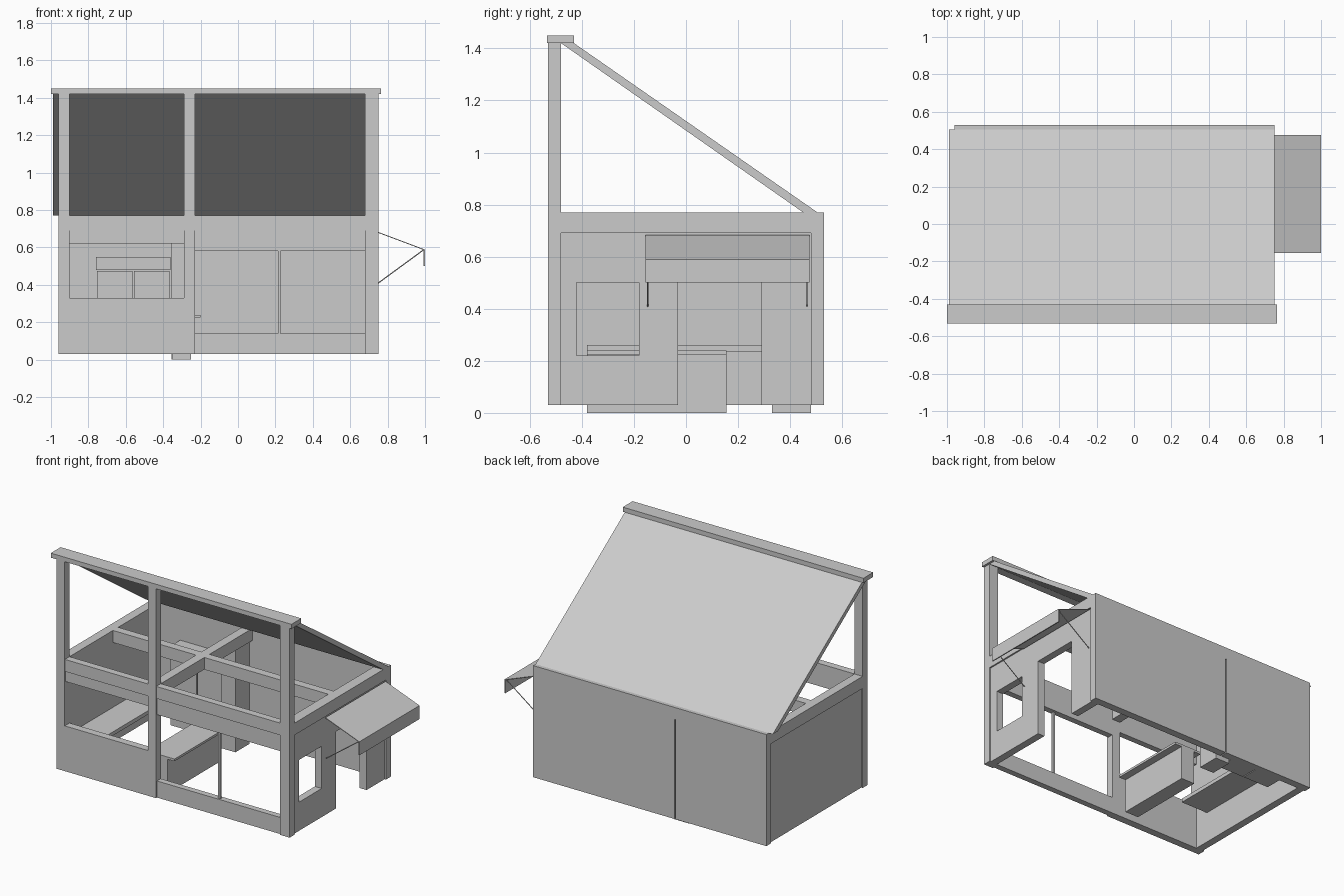
import bpy, bmesh
from mathutils import Vector

old = bpy.data.objects.get("Cube")
if old:
    bpy.data.objects.remove(old, do_unlink=True)

grey = bpy.data.materials.new("plain_grey")
grey.use_nodes = True
colour = (0.6, 0.6, 0.6, 1)
grey.diffuse_color = colour
grey.node_tree.nodes["Principled BSDF"].inputs["Base Color"].default_value = colour


def finish(name, bm):
    bmesh.ops.recalc_face_normals(bm, faces=bm.faces)
    mesh = bpy.data.meshes.new(name)
    bm.to_mesh(mesh)
    bm.free()
    mesh.materials.append(grey)
    obj = bpy.data.objects.new(name, mesh)
    bpy.context.collection.objects.link(obj)
    return obj


def box(name, x, y, z):
    """Box from (low, high) pairs on each axis."""
    bm = bmesh.new()
    bmesh.ops.create_cube(bm, size=1)
    for v in bm.verts:
        v.co = [(lo + hi) / 2 + c * (hi - lo) for c, (lo, hi) in zip(v.co, (x, y, z))]
    return finish(name, bm)


def extrude_profile(name, points, x):
    """Closed y-z profile extruded along x."""
    bm = bmesh.new()
    face = bm.faces.new([bm.verts.new((x[0], y, z)) for y, z in points])
    ext = bmesh.ops.extrude_face_region(bm, geom=[face])
    verts = [g for g in ext["geom"] if isinstance(g, bmesh.types.BMVert)]
    bmesh.ops.translate(bm, verts=verts, vec=(x[1] - x[0], 0, 0))
    return finish(name, bm)


def rod(name, a, b, radius):
    a, b = Vector(a), Vector(b)
    bm = bmesh.new()
    bmesh.ops.create_cone(bm, cap_ends=True, segments=6, radius1=radius,
                          radius2=radius, depth=(b - a).length)
    obj = finish(name, bm)
    obj.location = (a + b) / 2
    obj.rotation_euler = (b - a).to_track_quat("Z", "Y").to_euler()


# Main frame limits
left, right, front, back = -0.96, 0.75, -0.53, 0.53
base, plate, top, ridge = 0.03, 0.69, 0.77, 1.42
inner_front, inner_back = -0.48, 0.48
bay_l, mid_l, mid_r, bay_r = -0.90, -0.29, -0.23, 0.68

# Posts
for name, x in (("outer", (left, bay_l)), ("middle", (mid_l, mid_r)), ("door_side", (bay_r, right))):
    box("front_post_" + name, x, (front, inner_front), (base, ridge))
    if name != "middle":
        box("back_post_" + name, x, (inner_back, back), (base, plate))

# Ring beams and interior cross beams
beam_z = (plate, top)
box("front_beam", (bay_l, bay_r), (front + 0.002, inner_front), beam_z)
box("back_beam", (left, right), (inner_back, back), beam_z)
box("beam_side_a", (left, bay_l), (inner_front, inner_back), beam_z)
box("beam_side_b", (bay_r, right), (inner_front, inner_back), beam_z)
box("long_cross_beam", (bay_l, bay_r), (-0.025, 0.03), beam_z)
box("short_cross_beam", (mid_l, mid_r), (inner_front, inner_back), beam_z)

# Solid walls
wall_z = (base, plate)
box("side_wall", (left + 0.01, bay_l), (inner_front, inner_back), wall_z)
box("back_wall_a", (bay_l, mid_l - 0.004), (inner_back, back), wall_z)
box("back_wall_b", (mid_l + 0.004, bay_r), (inner_back, back), wall_z)

# Front panels with open bays
flush, recess = (front, inner_front), (front + 0.01, inner_front)
box("serving_panel", (bay_l, mid_l), flush, (base, 0.33))
box("serving_header", (bay_l, mid_l), recess, (0.62, plate))
box("window_sill_panel", (mid_r, bay_r), recess, (base, 0.14))
box("window_header", (mid_r, bay_r), recess, (0.58, plate))
box("window_mullion", (0.213, 0.228), (-0.512, -0.498), (0.14, 0.58))

# Wall with small window and doorway
wall_x = (0.69, 0.74)
box("window_wall_lower", wall_x, (inner_front, -0.03), (base, 0.22))
box("window_wall_upper", wall_x, (inner_front, -0.03), (0.5, plate))
box("window_jamb_front", wall_x, (inner_front, -0.42), (0.22, 0.5))
box("window_jamb_back", wall_x, (-0.18, -0.03), (0.22, 0.5))
box("door_header", wall_x, (-0.03, 0.29), (0.54, plate))
box("door_wall", wall_x, (0.29, inner_back), wall_z)

# Sloping roof and ridge beam
extrude_profile("roof", [(-0.48, ridge), (-0.43, ridge), (0.505, top), (0.45, top)], (-0.99, right))
box("ridge_beam", (-1.0, 0.765), (front - 0.003, -0.43), (ridge, 1.45))

# Awning with hanging front and struts
awning = box("awning_sheet", (right, 0.997), (-0.155, 0.475), (0.585, 0.59))
for v in awning.data.vertices:
    if v.co.x < 0.8:
        v.co.z += 0.093
box("awning_valance", (0.993, 1.0), (-0.155, 0.475), (0.5, 0.59))
for y in (-0.147, 0.465):
    rod("awning_strut", (right, y, 0.41), (0.993, y, 0.588), 0.003)

# Interior: benches, divider and cabinet
box("island_base", (-0.35, -0.25), (-0.38, 0.155), (0, 0.225))
box("island_top", (-0.40, -0.20), (-0.38, 0.155), (0.225, 0.24))
box("side_bench", (bay_l, -0.70), (-0.38, 0.36), (0.235, 0.26))
box("divider", (-0.355, -0.25), (0.33, inner_back), (0, plate))
for name, x in (("a", (-0.755, -0.563)), ("b", (-0.557, -0.365))):
    box("cabinet_door_" + name, x, (0.37, inner_back), (base, 0.475))
box("cabinet_top", (-0.76, -0.36), (0.36, inner_back), (0.48, 0.55))
